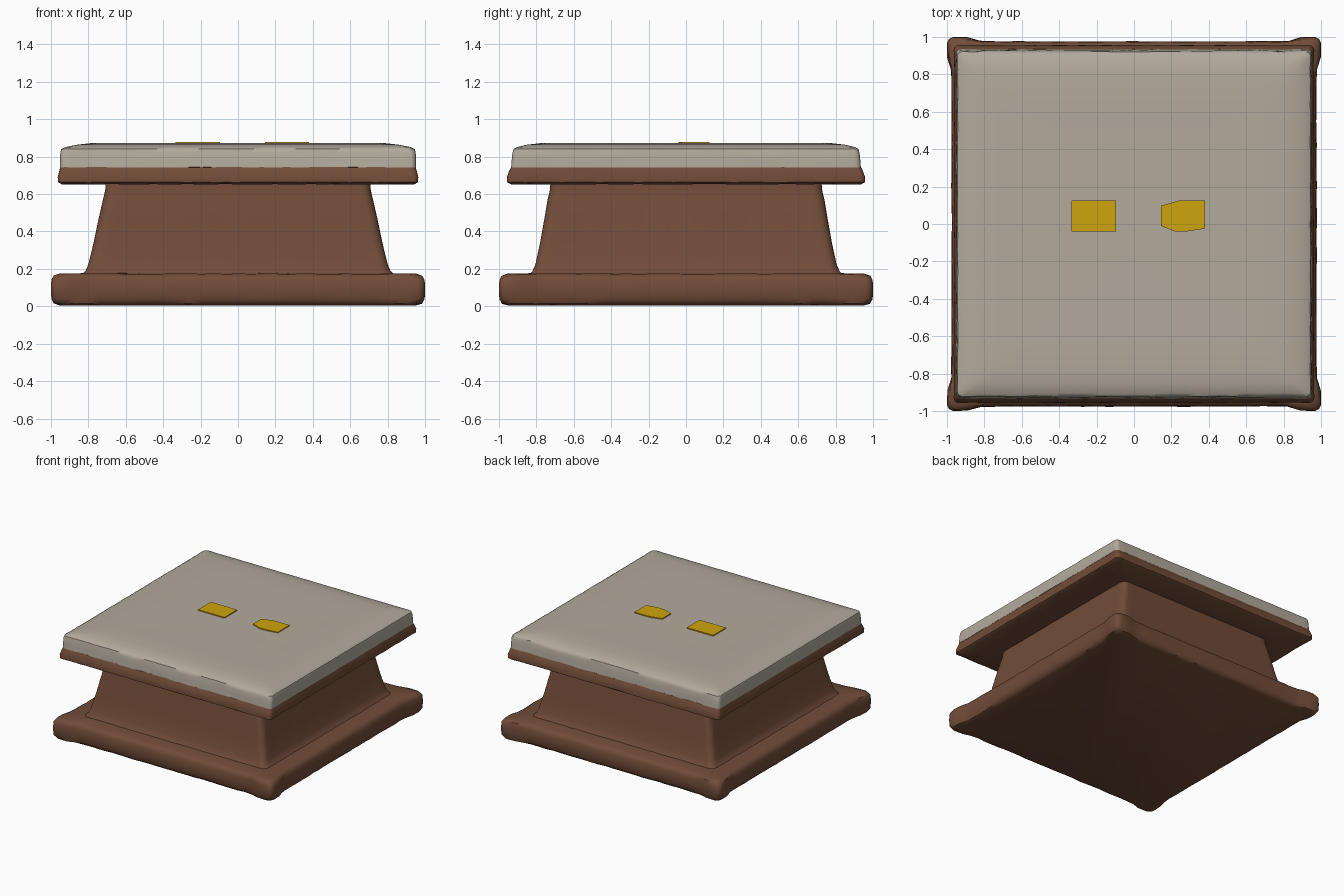
import bpy, bmesh, math, random

if "Cube" in bpy.data.objects:
    bpy.data.objects.remove(bpy.data.objects["Cube"])

random.seed(4)


def material(name, rgb):
    m = bpy.data.materials.new(name)
    m.diffuse_color = (*rgb, 1)
    m.use_nodes = True
    m.node_tree.nodes["Principled BSDF"].inputs["Base Color"].default_value = m.diffuse_color
    return m


BROWN = material("brown_clay", (0.165, 0.072, 0.040))
STONE = material("pale_stone", (0.445, 0.400, 0.335))
GOLD = material("gold_yellow", (0.62, 0.37, 0.004))
SIDE, ARC = 28, 5


def outline(hx, hy, r, dip, rough):
    """Rounded rectangle; 'dip' pulls the sides in between the corner blocks."""
    pts = []
    corners = [(1, -1, -90), (1, 1, 0), (-1, 1, 90), (-1, -1, 180)]
    for k, (sx, sy, a0) in enumerate(corners):
        for i in range(ARC + 1):
            a = math.radians(a0 + 90 * i / ARC)
            pts.append((sx * (hx - r) + r * math.cos(a), sy * (hy - r) + r * math.sin(a)))
        # straight run to the next corner
        nx, ny, _ = corners[(k + 1) % 4]
        a = math.radians(a0 + 90)
        ox, oy = math.cos(a), math.sin(a)
        x0, y0 = sx * (hx - r) + r * ox, sy * (hy - r) + r * oy
        x1, y1 = nx * (hx - r) + r * ox, ny * (hy - r) + r * oy
        for i in range(1, SIDE):
            t = i / SIDE
            edge = min(t, 1 - t) * 2 * hx
            d = dip * min(1, max(0, (edge - 0.08) / 0.07)) + random.uniform(0, rough)
            pts.append((x0 + (x1 - x0) * t - ox * d, y0 + (y1 - y0) * t - oy * d))
    return pts


def finish(name, bm, mat, angle=40):
    bmesh.ops.recalc_face_normals(bm, faces=bm.faces)
    me = bpy.data.meshes.new(name)
    bm.to_mesh(me)
    bm.free()
    me.materials.append(mat)
    ob = bpy.data.objects.new(name, me)
    bpy.context.collection.objects.link(ob)
    bpy.ops.object.select_all(action='DESELECT')
    ob.select_set(True)
    bpy.context.view_layer.objects.active = ob
    bpy.ops.object.shade_smooth_by_angle(angle=math.radians(angle))
    return ob


def loft(name, mat, rings, wob=0.0):
    """Stack of outlines (hx, hy, z, radius, dip, roughness), capped at both ends."""
    bm = bmesh.new()
    prev = first = None
    for hx, hy, z, r, dip, rough in rings:
        vs = [bm.verts.new((x, y, z + random.uniform(-wob, wob)))
              for x, y in outline(hx, hy, r, dip, rough)]
        if prev:
            n = len(vs)
            for i in range(n):
                j = (i + 1) % n
                bm.faces.new((prev[i], prev[j], vs[j], vs[i]))
        else:
            first = vs
        prev = vs
    bm.faces.new(first[::-1])
    bm.faces.new(prev)
    return finish(name, bm, mat)


# wide foot with slightly proud corner blocks
loft("base_plinth", BROWN, [
    (0.95, 0.95, 0.005, 0.05, 0.010, 0.004),
    (0.985, 0.985, 0.015, 0.05, 0.022, 0.006),
    (0.998, 0.998, 0.04, 0.04, 0.022, 0.006),
    (1.0, 1.0, 0.09, 0.04, 0.022, 0.004),
    (0.998, 0.998, 0.14, 0.04, 0.022, 0.005),
    (0.985, 0.985, 0.163, 0.05, 0.022, 0.005),
    (0.955, 0.955, 0.174, 0.05, 0.012, 0.003),
    (0.80, 0.80, 0.176, 0.04, 0, 0)], 0.0015)

# tapering middle with a small flare at its foot
loft("tapered_body", BROWN, [
    (0.835, 0.835, 0.17, 0.05, 0, 0),
    (0.815, 0.82, 0.19, 0.05, 0, 0.002),
    (0.80, 0.805, 0.225, 0.05, 0, 0.002),
    (0.772, 0.78, 0.34, 0.05, 0, 0.002),
    (0.745, 0.757, 0.47, 0.05, 0, 0.002),
    (0.722, 0.74, 0.57, 0.05, 0, 0.002),
    (0.71, 0.728, 0.62, 0.05, 0, 0.002),
    (0.708, 0.724, 0.665, 0.05, 0, 0)])

# brown slab under the stone
loft("upper_slab", BROWN, [
    (0.69, 0.70, 0.656, 0.05, 0, 0),
    (0.94, 0.935, 0.652, 0.03, 0, 0.004),
    (0.962, 0.957, 0.664, 0.03, 0, 0.005),
    (0.964, 0.958, 0.69, 0.03, 0, 0.005),
    (0.955, 0.945, 0.725, 0.03, 0, 0.004),
    (0.95, 0.935, 0.744, 0.03, 0, 0.004)], 0.0015)

# stone top, slightly dished in the middle
loft("stone_top", STONE, [
    (0.952, 0.935, 0.742, 0.03, 0, 0.003),
    (0.952, 0.932, 0.78, 0.03, 0, 0.004),
    (0.95, 0.928, 0.82, 0.03, 0, 0.005),
    (0.945, 0.922, 0.84, 0.03, 0, 0.004),
    (0.925, 0.905, 0.851, 0.03, 0, 0.003),
    (0.86, 0.85, 0.864, 0.05, 0, 0),
    (0.79, 0.78, 0.872, 0.08, 0, 0),
    (0.60, 0.60, 0.870, 0.1, 0, 0),
    (0.40, 0.40, 0.868, 0.1, 0, 0)])


# two thin gold plates lying on the stone
def plate(name, pts):
    bm = bmesh.new()
    f = bm.faces.new([bm.verts.new((x, y, 0.871)) for x, y in pts])
    up = bmesh.ops.extrude_face_region(bm, geom=[f])["geom"]
    for v in up:
        if isinstance(v, bmesh.types.BMVert):
            v.co.z = 0.879
    finish(name, bm, GOLD, 20)


plate("left_plate", [(-0.335, -0.04), (-0.095, -0.04), (-0.095, 0.125), (-0.335, 0.125)])
plate("right_plate", [(0.145, -0.01), (0.22, -0.04), (0.28, -0.04), (0.38, -0.025),
                      (0.38, 0.125), (0.24, 0.125), (0.145, 0.098)])
